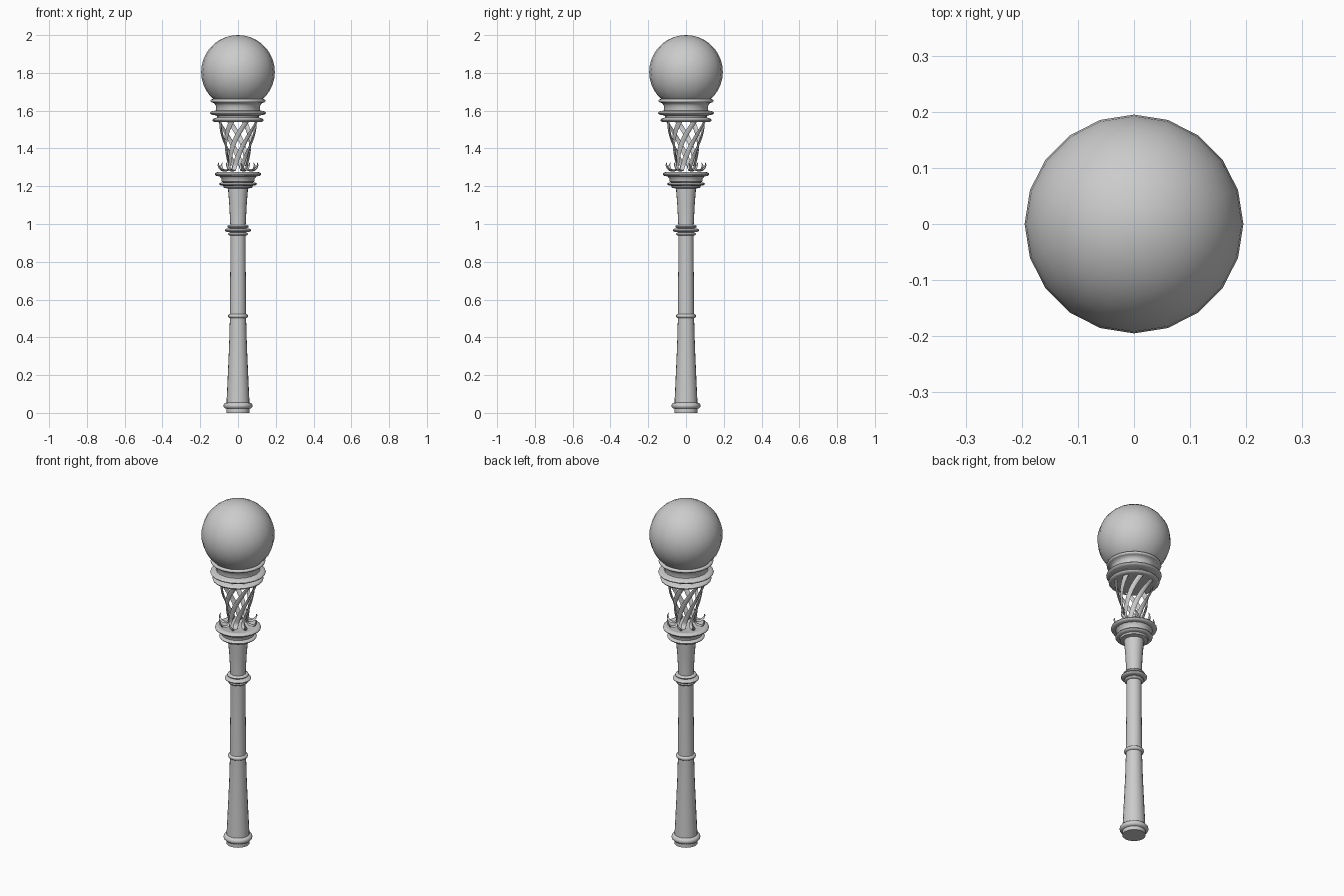
import bpy
import bmesh
from math import sin, cos, pi, radians
from mathutils import Vector

cube = bpy.data.objects.get("Cube")
if cube:
    bpy.data.objects.remove(cube, do_unlink=True)

SIDES = 20
STRANDS = 8

stone = bpy.data.materials.new("light grey")
stone.use_nodes = True
GREY = (0.6, 0.6, 0.6, 1)
stone.diffuse_color = GREY
stone.node_tree.nodes["Principled BSDF"].inputs["Base Color"].default_value = GREY


def polar(radius, angle, z):
    return Vector((radius * cos(angle), radius * sin(angle), z))


def finish(name, bm, angle=40):
    """Turn a bmesh into a smooth-shaded object with the shared material."""
    bmesh.ops.recalc_face_normals(bm, faces=bm.faces)
    mesh = bpy.data.meshes.new(name)
    bm.to_mesh(mesh)
    bm.free()
    mesh.materials.append(stone)
    obj = bpy.data.objects.new(name, mesh)
    bpy.context.collection.objects.link(obj)
    bpy.ops.object.select_all(action="DESELECT")
    obj.select_set(True)
    bpy.context.view_layer.objects.active = obj
    bpy.ops.object.shade_smooth_by_angle(angle=radians(angle))
    return obj


def skin(bm, rings):
    """Bridge successive closed rings and cap both ends."""
    rows = [[bm.verts.new(p) for p in ring] for ring in rings]
    for low, high in zip(rows, rows[1:]):
        for i in range(len(low)):
            j = (i + 1) % len(low)
            bm.faces.new((low[i], low[j], high[j], high[i]))
    bm.faces.new(rows[0][::-1])
    bm.faces.new(rows[-1])


def lathe(name, profile):
    bm = bmesh.new()
    skin(bm, [[polar(r, 2 * pi * i / SIDES, z) for i in range(SIDES)]
              for r, z in profile])
    return finish(name, bm)


def bead(z, inner, outer, half):
    """Rounded moulding as profile points, from bottom to top."""
    steps = [-pi / 2 + pi * k / 6 for k in range(7)]
    return [(inner + (outer - inner) * cos(a), z + half * sin(a)) for a in steps]


# Base and shaft
lathe("base", [(0.062, 0), (0.062, 0.02)] + bead(0.038, 0.062, 0.077, 0.016)
      + [(0.06, 0.056)])
lathe("shaft", [(0.061, 0.05), (0.054, 0.2), (0.047, 0.36), (0.043, 0.5),
                (0.041, 0.75), (0.041, 1), (0.046, 1.1), (0.054, 1.2)])
lathe("lower_shaft_ring", bead(0.513, 0.04, 0.053, 0.012))
lathe("upper_shaft_ring", bead(0.947, 0.04, 0.053, 0.009)
      + bead(0.967, 0.05, 0.07, 0.01) + bead(0.987, 0.04, 0.057, 0.009))

# Stepped capital with a flat plate on top
lathe("capital", [(0.053, 1.188), (0.075, 1.192), (0.077, 1.202)]
      + bead(1.212, 0.08, 0.1, 0.009)
      + [(0.086, 1.224), (0.088, 1.24), (0.098, 1.252)]
      + bead(1.264, 0.105, 0.123, 0.011) + [(0.1, 1.275), (0.09, 1.272)])

# Twisted flat strands whose feet spread over the plate and curl up at the rim
tip = [(0.058, 1.287, 0.026), (0.074, 1.283, 0.026), (0.09, 1.286, 0.024),
       (0.101, 1.298, 0.018), (0.106, 1.312, 0.01), (0.103, 1.326, 0.002)]
path = []
COUNT = 14
for k in range(COUNT + 1):
    t = 1 - k / COUNT
    path.append((0.048 + 0.057 * t ** 1.3, 1.3 + 0.245 * t, 0.026,
                 radians(95) * t))
path += [(r, z, w, -0.05 * n) for n, (r, z, w) in enumerate(tip)]

bm = bmesh.new()
for s in range(STRANDS):
    start = 2 * pi * (s + 0.5) / STRANDS
    centres = [polar(r, start + a, z) for r, z, w, a in path]
    rings = []
    for k, (r, z, width, a) in enumerate(path):
        nxt = centres[min(k + 1, len(path) - 1)]
        along = (nxt - centres[max(k - 1, 0)]).normalized()
        side = polar(1, start + a + pi / 2, 0)
        side = (side - along * side.dot(along)).normalized()
        out = along.cross(side) * min(0.006, width / 2)
        side = side * width / 2
        c = centres[k]
        rings.append([c + side, c + out, c - side, c - out])
    skin(bm, rings)
finish("twisted_strands", bm, 50)

# Collar that carries the globe
lathe("lower_collar", bead(1.55, 0.115, 0.136, 0.011)
      + [(0.11, 1.565), (0.11, 1.575)])
lathe("upper_collar", [(0.11, 1.572)] + bead(1.588, 0.125, 0.148, 0.011)
      + [(0.117, 1.602), (0.117, 1.625), (0.125, 1.638)]
      + bead(1.652, 0.135, 0.146, 0.009) + [(0.12, 1.655)])

# Globe
bm = bmesh.new()
bmesh.ops.create_uvsphere(bm, u_segments=SIDES, v_segments=18, radius=0.195)
bmesh.ops.translate(bm, verts=bm.verts, vec=(0, 0, 1.805))
finish("globe", bm)
